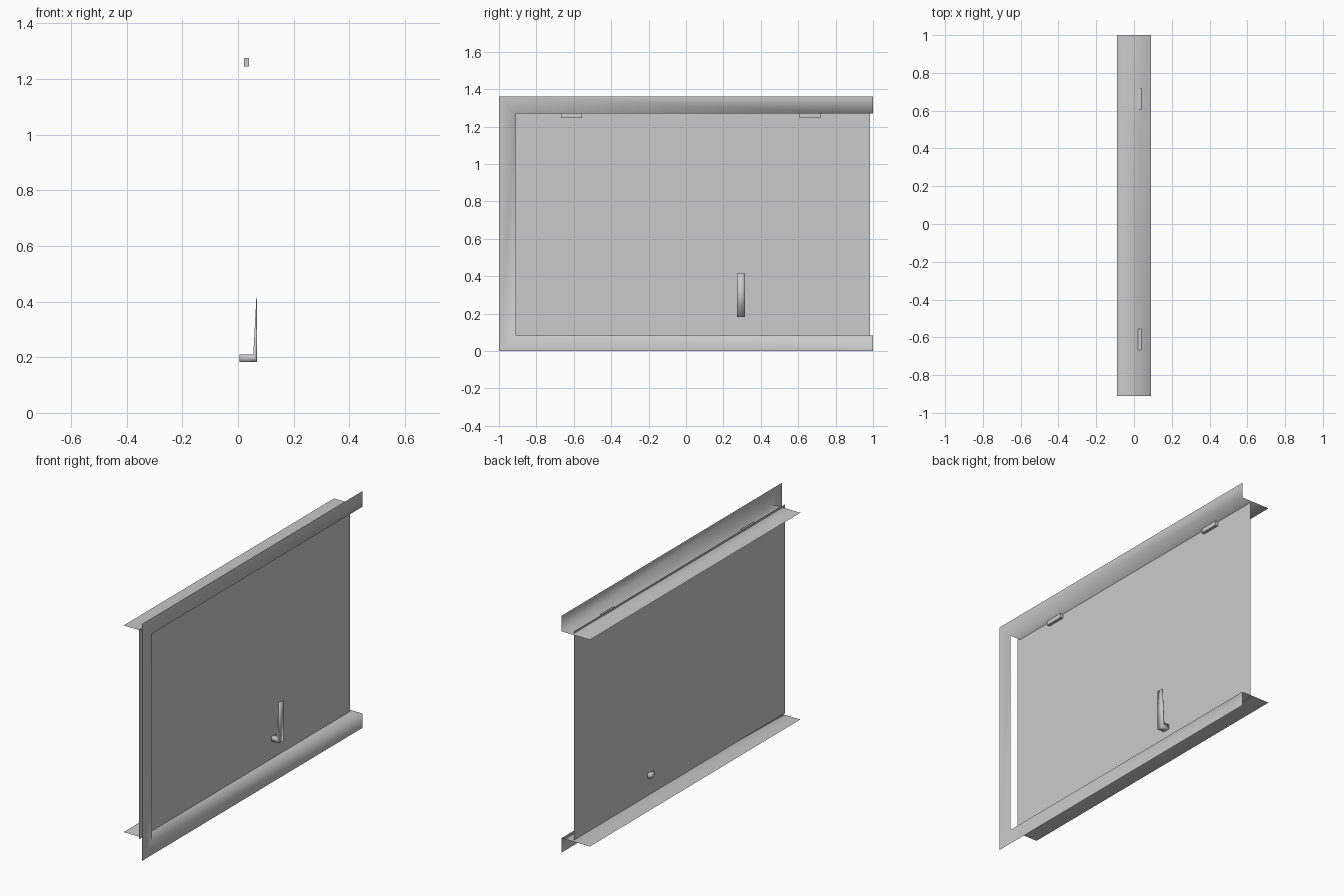
import bpy

if "Cube" in bpy.data.objects:
    bpy.data.objects.remove(bpy.data.objects["Cube"])

def make(name, verts, faces, smooth=False):
    me = bpy.data.meshes.new(name)
    me.from_pydata(verts, [], faces)
    me.validate()
    ob = bpy.data.objects.new(name, me)
    bpy.context.collection.objects.link(ob)
    for p in me.polygons:
        p.use_smooth = smooth
    return ob

def prism(name, profile, y0, y1, smooth=False):
    """Extrude an (x, z) outline, counter-clockwise seen from the front, along y."""
    n = len(profile)
    verts = [(x, y, z) for y in (y0, y1) for x, z in profile]
    faces = [tuple(range(n)), tuple(range(2 * n - 1, n - 1, -1))]
    faces += [(i, i + n, (i + 1) % n + n, (i + 1) % n) for i in range(n)]
    return make(name, verts, faces, smooth)

X = 0.09                                   # half depth of the frame
Z_LOW, Z_HIGH, Z_TOP = 0.083, 1.27, 1.36

# Frame: mitred C-shaped face strip with sill and head flanges, open at one end
outer = [(1, 0), (-1, 0), (-1, Z_TOP), (1, Z_TOP)]
inner = [(1, Z_LOW), (-0.91, Z_LOW), (-0.91, Z_HIGH), (1, Z_HIGH)]
verts = [(X, y, z) for y, z in outer + inner] + [(-X, y, z) for y, z in inner]
strips = [(k, k + 4, k + 5, k + 1) for k in range(3)]
flanges = [(k + 4, k + 8, k + 9, k + 5) for k in (0, 2)]
make("window_frame", verts, strips + flanges, smooth=True)

# Pane: single sheet tucked slightly past the frame opening
PX = 0.023
make("pane", [(PX, -0.93, 0.08), (PX, 0.985, 0.08),
              (PX, 0.985, 1.28), (PX, -0.93, 1.28)], [(0, 1, 2, 3)])

# Handle: L-shaped lever that passes through the pane
prism("handle", [(0.005, 0.183), (0.068, 0.183), (0.068, 0.415),
                 (0.066, 0.415), (0.055, 0.21), (0.005, 0.21)],
      0.273, 0.315, smooth=True)

# Hinge tabs under the head
for i, y in enumerate((-0.612, 0.662)):
    prism(f"hinge_{i + 1}", [(0.022, 1.245), (0.04, 1.245),
                             (0.04, 1.275), (0.022, 1.275)],
          y - 0.056, y + 0.056)
